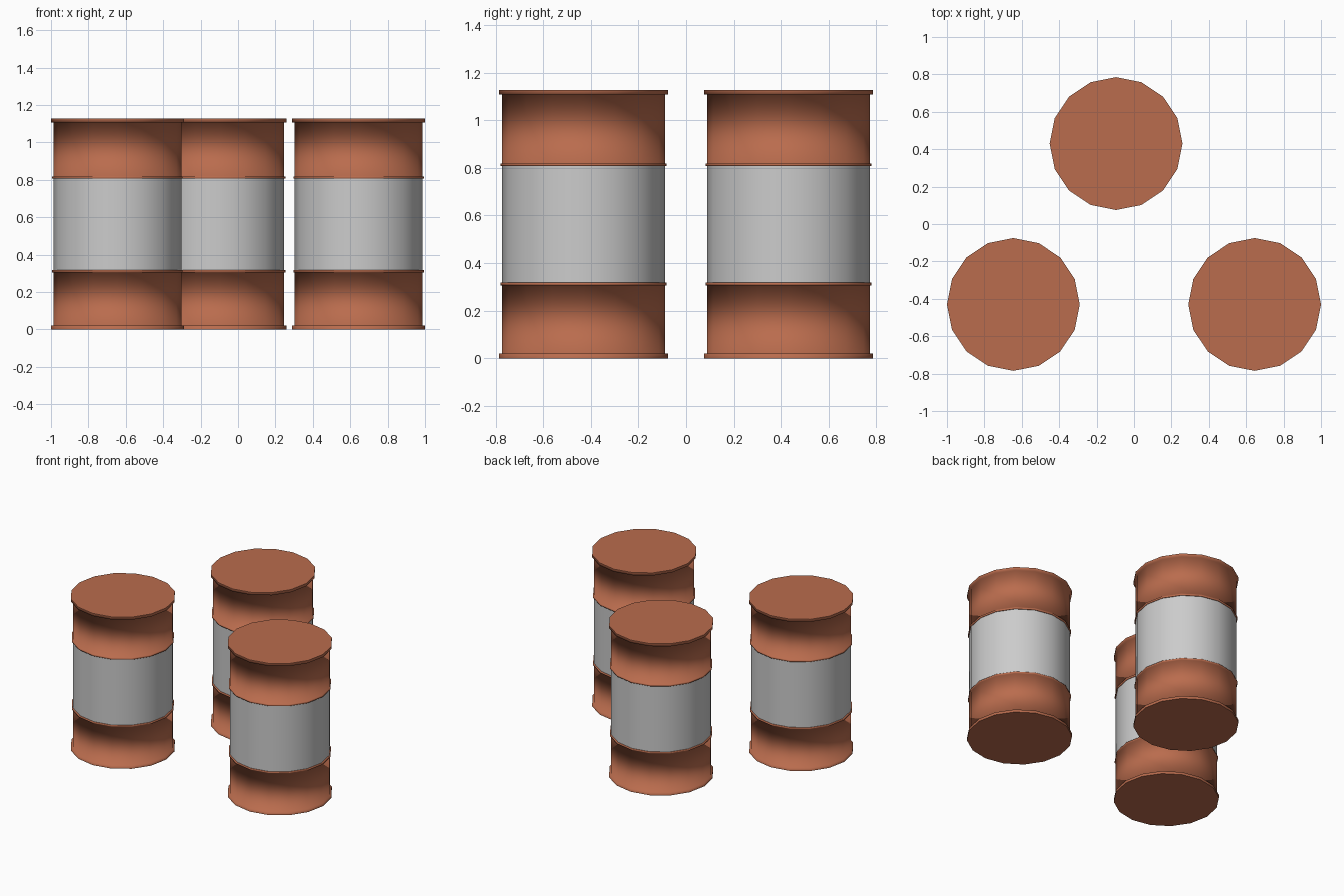
import bpy, bmesh, math

if "Cube" in bpy.data.objects:
    bpy.data.objects.remove(bpy.data.objects["Cube"])

SIDES = 16
BODY, HOOP, RIM = 0.342, 0.349, 0.355

brown = bpy.data.materials.new("rust_brown")
brown.diffuse_color = (0.49, 0.15, 0.075, 1)
brown.use_nodes = True
brown.node_tree.nodes["Principled BSDF"].inputs["Base Color"].default_value = brown.diffuse_color


def lathe(name, profile, mat=None, caps=False):
    """Revolve (radius, z) points into a 16-sided mesh, optionally capped."""
    bm = bmesh.new()
    rings = [[bm.verts.new((r * math.cos(math.tau * i / SIDES),
                            r * math.sin(math.tau * i / SIDES), z))
              for i in range(SIDES)] for r, z in profile]
    for a, b in zip(rings, rings[1:]):
        for i in range(SIDES):
            j = (i + 1) % SIDES
            bm.faces.new((a[i], a[j], b[j], b[i]))
    if caps:
        bm.faces.new(rings[0][::-1])
        bm.faces.new(rings[-1])
    # smooth round the side, crisp at rims and hoops
    for f in bm.faces:
        f.smooth = True
    for e in bm.edges:
        if len(e.link_faces) == 2:
            e.smooth = e.calc_face_angle() < math.radians(30)
    mesh = bpy.data.meshes.new(name)
    bm.to_mesh(mesh)
    bm.free()
    if mat:
        mesh.materials.append(mat)
    return mesh


parts = {
    # lower shell: floor rim, wall, hoop
    "lower_drum": lathe("lower_drum", [
        (RIM, 0), (RIM, 0.02), (BODY, 0.02), (BODY, 0.306),
        (HOOP, 0.306), (HOOP, 0.318), (BODY, 0.318)], brown),
    # pale middle band
    "middle_band": lathe("middle_band", [(BODY, 0.318), (BODY, 0.807)]),
    # upper shell: hoop, wall, lid rim
    "upper_drum": lathe("upper_drum", [
        (BODY, 0.807), (HOOP, 0.807), (HOOP, 0.819), (BODY, 0.819),
        (BODY, 1.107), (RIM, 1.107), (RIM, 1.127)], brown),
    # flat ends
    "drum_base": None,
    "drum_lid": None,
}


def disc(name, z, up):
    bm = bmesh.new()
    bmesh.ops.create_circle(bm, cap_ends=True, segments=SIDES, radius=RIM)
    for v in bm.verts:
        v.co.z = z
    bm.normal_update()
    for f in bm.faces:
        if (f.normal.z > 0) != up:
            f.normal_flip()
    mesh = bpy.data.meshes.new(name)
    bm.to_mesh(mesh)
    bm.free()
    mesh.materials.append(brown)
    return mesh


parts["drum_base"] = disc("drum_base", 0, False)
parts["drum_lid"] = disc("drum_lid", 1.127, True)

# three barrels sharing the same part meshes
spots = {"left": (-0.645, -0.43), "right": (0.645, -0.43), "back": (-0.096, 0.43)}
for place, (x, y) in spots.items():
    for name, mesh in parts.items():
        ob = bpy.data.objects.new(f"{place}_{name}", mesh)
        ob.location = (x, y, 0)
        bpy.context.collection.objects.link(ob)
